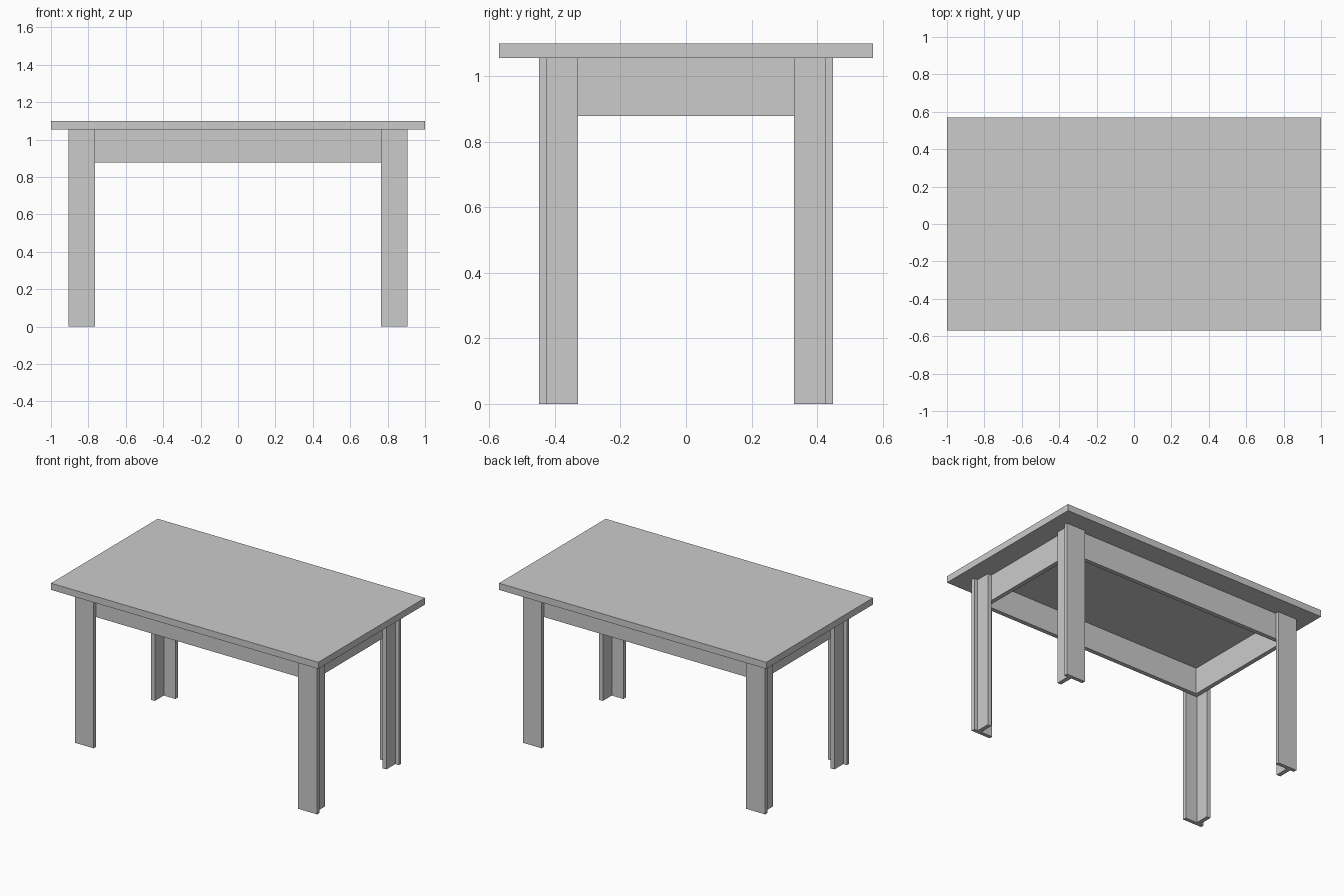
import bpy

if "Cube" in bpy.data.objects:
    bpy.data.objects.remove(bpy.data.objects["Cube"])


def box(name, x, y, z):
    """Box from (min, max) ranges on each axis."""
    bpy.ops.mesh.primitive_cube_add(
        size=1, location=[(a + b) / 2 for a, b in (x, y, z)])
    ob = bpy.context.object
    ob.name = name
    ob.scale = [b - a for a, b in (x, y, z)]
    bpy.ops.object.transform_apply(location=True, rotation=False, scale=True)
    return ob


def span(sign, a, b):
    """Range a..b, mirrored to the negative side when sign is -1."""
    return tuple(sorted((sign * a, sign * b)))


UNDER = 1.055          # underside of the top
APRON = (0.878, UNDER)

# Table top
box("table_top", (-1, 1), (-0.57, 0.57), (UNDER, 1.1))

# Legs: a wide plate with a second plate set at right angles behind it
for sy, end in ((-1, "front"), (1, "back")):
    for sx, side in ((-1, "left"), (1, "right")):
        box(f"{end}_{side}_leg_plate", span(sx, 0.765, 0.907),
            span(sy, 0.424, 0.449), (0, UNDER))
        box(f"{end}_{side}_leg_web", span(sx, 0.852, 0.88),
            span(sy, 0.329, 0.424), (0, UNDER))

# Apron frame nested inside the legs
for s, end in ((-1, "front"), (1, "back")):
    box(f"{end}_apron", (-0.852, 0.852), span(s, 0.395, 0.424), APRON)
for s, side in ((-1, "left"), (1, "right")):
    box(f"{side}_apron", span(s, 0.823, 0.852), (-0.395, 0.395), APRON)
